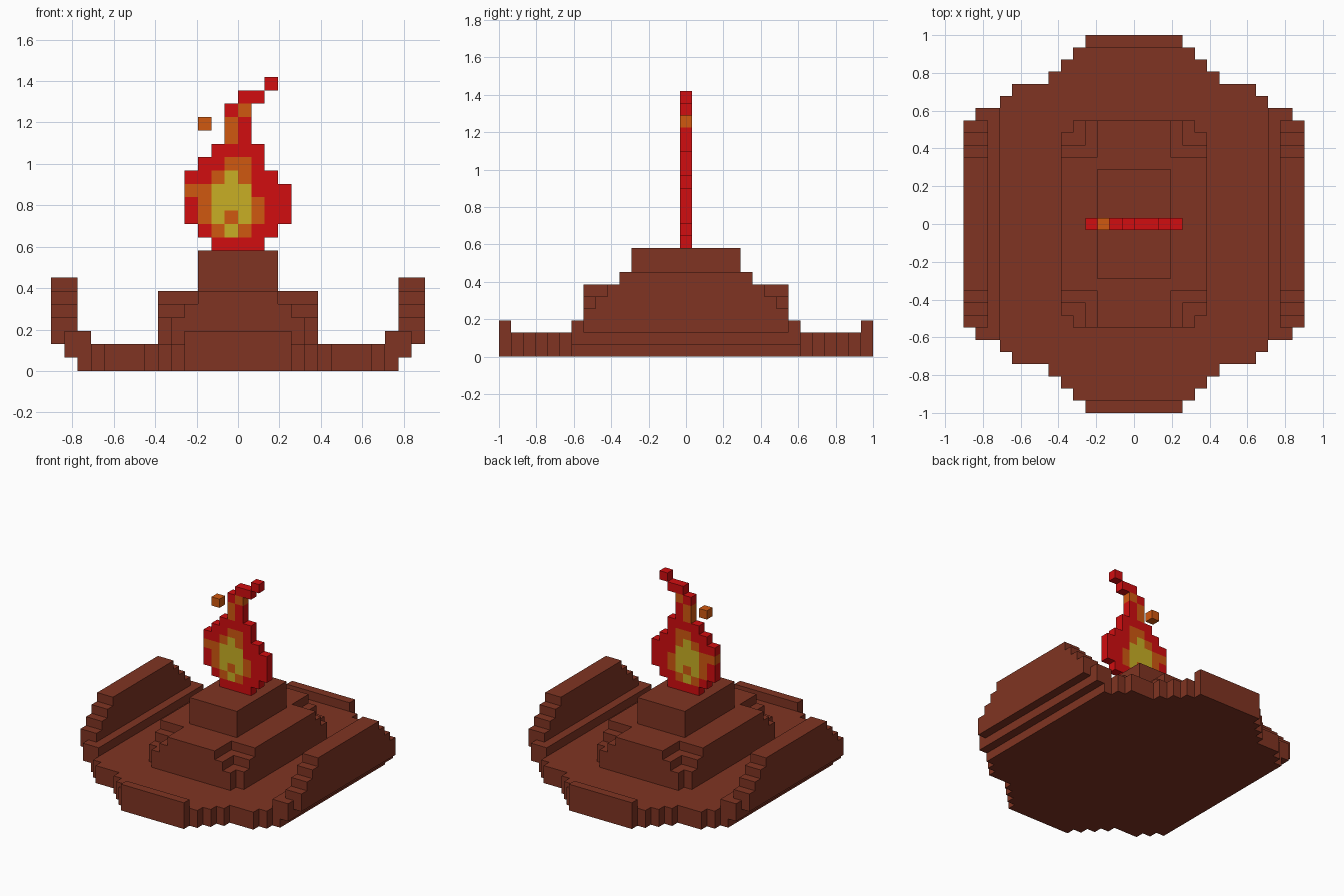
import bpy, bmesh
from mathutils import Vector

if "Cube" in bpy.data.objects:
    bpy.data.objects.remove(bpy.data.objects["Cube"])

V = 2 / 31  # edge length of one block


def material(name, rgb):
    m = bpy.data.materials.new(name)
    m.diffuse_color = (*rgb, 1)
    m.use_nodes = True
    m.node_tree.nodes["Principled BSDF"].inputs["Base Color"].default_value = m.diffuse_color
    return m


CLAY = material("clay brown", (0.215, 0.034, 0.016))
FIRE = {"r": material("flame red", (0.64, 0.004, 0.005)),
        "o": material("flame orange", (0.63, 0.098, 0.005)),
        "y": material("flame yellow", (0.58, 0.43, 0.018))}


def finish(name, bm, mats):
    bmesh.ops.recalc_face_normals(bm, faces=bm.faces[:])
    me = bpy.data.meshes.new(name)
    bm.to_mesh(me)
    bm.free()
    for m in mats:
        me.materials.append(m)
    ob = bpy.data.objects.new(name, me)
    bpy.context.collection.objects.link(ob)
    return ob


def stepped(steps):
    """Closed outline mirrored in four quadrants from (half width, half depth) steps."""
    q = [steps[0]]
    for (a0, b0), (a1, b1) in zip(steps, steps[1:]):
        q += [(a1, b0), (a1, b1)]
    r = q[::-1]
    return (q + [(-a, b) for a, b in r] + [(-a, -b) for a, b in q]
            + [(a, -b) for a, b in r])


def prism(bm, outline, lo, hi, axis="z"):
    """Extrude an outline (in block units) along z or x."""
    def place(a, b, c):
        return Vector((a, b, c) if axis == "z" else (c, a, b)) * V
    face = bm.faces.new([bm.verts.new(place(a, b, lo)) for a, b in outline])
    ext = bmesh.ops.extrude_face_region(bm, geom=[face], use_keep_orig=True)
    verts = [g for g in ext["geom"] if isinstance(g, bmesh.types.BMVert)]
    bmesh.ops.translate(bm, verts=verts, vec=place(0, 0, hi - lo))


def rect(a0, a1, b0, b1):
    return [(a0, b0), (a1, b0), (a1, b1), (a0, b1)]


def part(name, *prisms):
    bm = bmesh.new()
    for p in prisms:
        prism(bm, *p)
    return finish(name, bm, [CLAY])


# Dish floor with stepped round outline
part("dish_floor", (stepped([(12, 9.5), (11, 10.5), (10, 11.5), (7, 12.5),
                             (6, 13.5), (5, 14.5), (4, 15.5)]), 0, 2))

# Raised rims at front and back
for name, s in (("front_rim", -1), ("back_rim", 1)):
    y0, y1 = sorted((14.5 * s, 15.5 * s))
    part(name, (rect(-4, 4, y0, y1), 0, 3))

# Side ledges and tall side walls with stair-stepped ends
half = [(8.5, 2), (8.5, 4), (7.5, 4), (7.5, 5), (6.5, 5), (6.5, 6), (5.5, 6), (5.5, 7)]
wall = half + [(-a, b) for a, b in half[::-1]]
for side, s in (("left", -1), ("right", 1)):
    x0, x1 = sorted((11 * s, 13 * s))
    part(side + "_ledge", (rect(-9.5, 9.5, 1, 3), x0, x1, "x"))
    x0, x1 = sorted((12 * s, 14 * s))
    part(side + "_wall", (wall, x0, x1, "x"))

# Pedestal: corner notches widen toward the top, then the upper block
part("pedestal",
     (stepped([(6, 7.5), (5, 8.5)]), 2, 4),
     (stepped([(6, 6.5), (4, 8.5)]), 4, 5),
     (stepped([(6, 5.5), (3, 8.5)]), 5, 6))
part("pedestal_top", (stepped([(3, 4.5)]), 6, 9))

# Flame: one block thick, rows from the top down, columns from x = -4
ROWS = ["......r.",
        "....rr..",
        "...ro...",
        ".o.or...",
        "...or...",
        "..rrrr..",
        ".rroor..",
        "rroyorr.",
        "ooyyyrrr",
        "royyyorr",
        "royoyorr",
        ".royorr.",
        "..rrrr.."]
KEYS = list(FIRE)
cells = {(c - 4, 21 - r): k for r, row in enumerate(ROWS)
         for c, k in enumerate(row) if k != "."}
bm = bmesh.new()
for (x, z), k in cells.items():
    p = [(x, z), (x + 1, z), (x + 1, z + 1), (x, z + 1)]
    quads = [[(a, y, b) for a, b in p] for y in (-0.5, 0.5)]
    # edge faces only where the flame is open to the air
    for i, n in enumerate([(x, z - 1), (x + 1, z), (x, z + 1), (x - 1, z)]):
        if n not in cells:
            (a, b), (c, d) = p[i], p[(i + 1) % 4]
            quads.append([(a, -0.5, b), (c, -0.5, d), (c, 0.5, d), (a, 0.5, b)])
    for q in quads:
        f = bm.faces.new([bm.verts.new(Vector(v) * V) for v in q])
        f.material_index = KEYS.index(k)
bmesh.ops.remove_doubles(bm, verts=bm.verts[:], dist=1e-4)
finish("flame", bm, FIRE.values())
